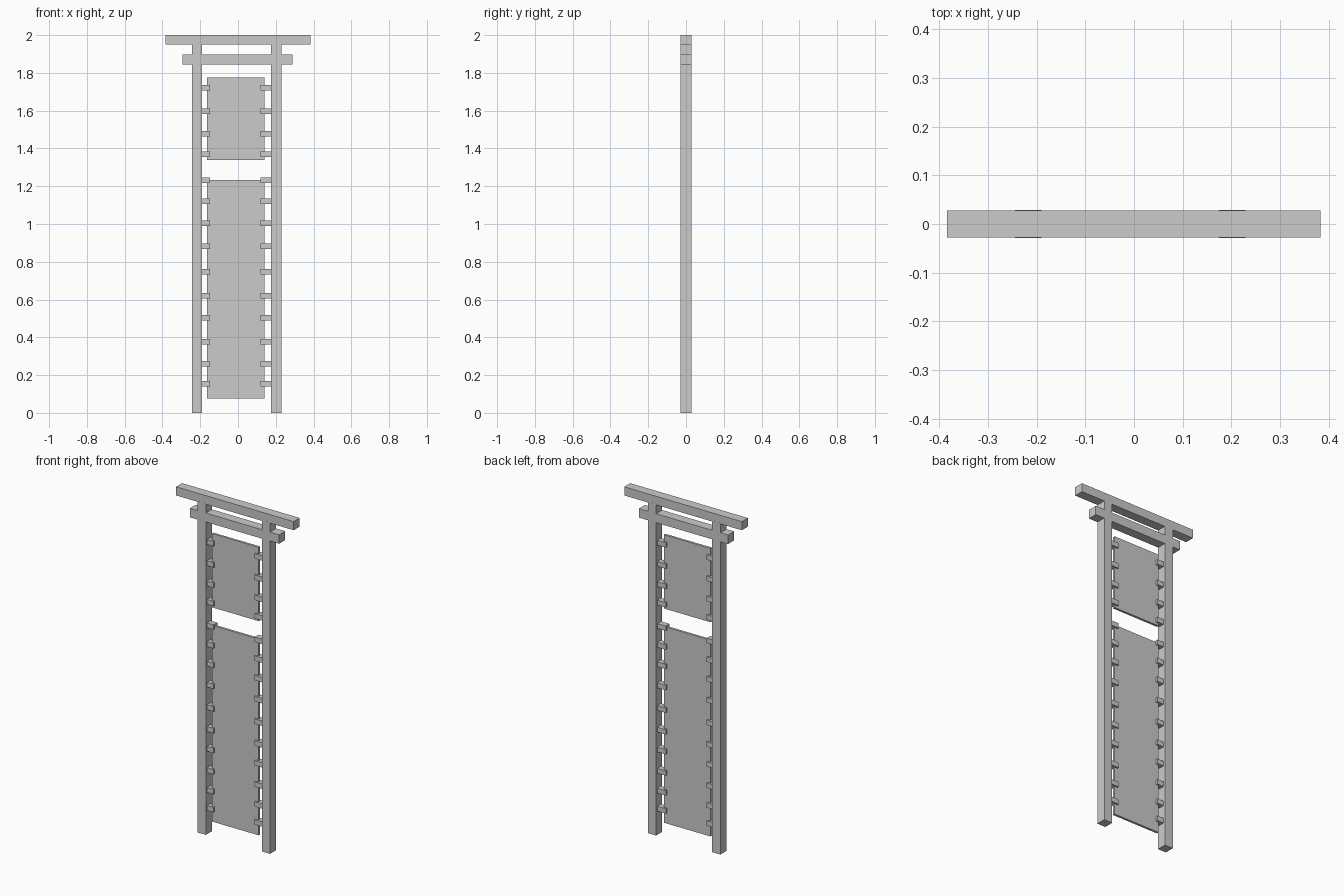
import bpy


def box(name, x0, x1, z0, z1, half_depth):
    bpy.ops.mesh.primitive_cube_add(size=1, location=((x0 + x1) / 2, 0, (z0 + z1) / 2))
    ob = bpy.context.object
    ob.name = name
    ob.scale = (x1 - x0, 2 * half_depth, z1 - z0)
    bpy.ops.object.transform_apply(location=False, rotation=False, scale=True)
    return ob


# Posts
box("left_post", -0.244, -0.19, 0, 1.955, 0.0285)
box("right_post", 0.175, 0.229, 0, 1.955, 0.0285)

# Crossbeams
box("top_beam", -0.384, 0.383, 1.949, 2.0, 0.028)
box("lower_beam", -0.294, 0.288, 1.844, 1.897, 0.028)

# Hanging panels
box("upper_panel", -0.164, 0.14, 1.34, 1.775, 0.007)
box("lower_panel", -0.164, 0.14, 0.077, 1.234, 0.007)

# Small brackets joining the panels to the posts
heights = [1.722, 1.597, 1.478, 1.369, 1.231, 1.12, 1.005,
           0.881, 0.748, 0.62, 0.503, 0.377, 0.26, 0.154]
for i, z in enumerate(heights):
    box(f"left_bracket_{i}", -0.195, -0.147, z - 0.0145, z + 0.0145, 0.017)
    box(f"right_bracket_{i}", 0.12, 0.18, z - 0.0145, z + 0.0145, 0.017)
